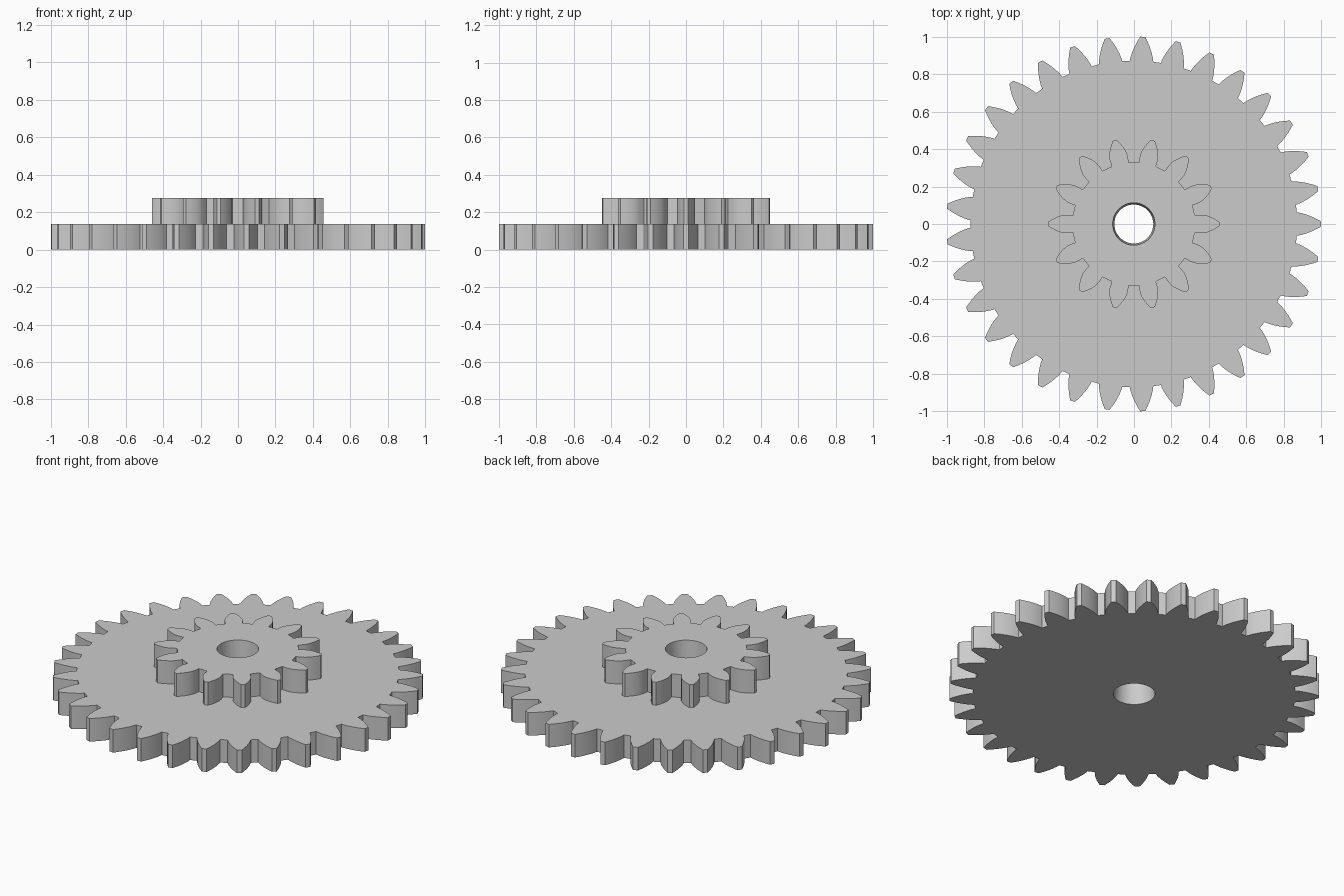
import bpy, bmesh, math

if "Cube" in bpy.data.objects:
    bpy.data.objects.remove(bpy.data.objects["Cube"])

MODULE = 2.002 / 35          # shared tooth size of both gears
PRESSURE = math.radians(25)
BACKLASH = 0.005
THICK = 0.1375

grey = bpy.data.materials.new("grey plastic")
grey.diffuse_color = (0.6, 0.6, 0.6, 1)
grey.use_nodes = True
grey.node_tree.nodes["Principled BSDF"].inputs["Base Color"].default_value = grey.diffuse_color


def involute(a):
    return math.tan(a) - a


def gear_outline(teeth):
    """Polar points (angle, radius) of an involute gear, tooth centred on +x."""
    pitch = MODULE * teeth / 2
    tip, root = pitch + MODULE, pitch - 1.25 * MODULE
    base = pitch * math.cos(PRESSURE)
    start = max(root, base)
    half_pitch = math.pi / (2 * teeth) - BACKLASH / (2 * pitch)

    def half_angle(r):
        return half_pitch + involute(PRESSURE) - involute(math.acos(min(1, base / r)))

    steps = 6
    flank = [(half_angle(r), r) for r in
             (start + (tip - start) * i / steps for i in range(steps + 1))]
    if root < base:          # near-radial foot below the base circle
        flank.insert(0, (flank[0][0] + 0.005, root))
    tooth = [(-a, r) for a, r in flank] + [(a, r) for a, r in reversed(flank)]
    return [(a + 2 * math.pi * t / teeth, r) for t in range(teeth) for a, r in tooth]


def make_gear(name, teeth, z0, z1, bore0, bore1):
    outline = gear_outline(teeth)
    bm = bmesh.new()

    def ring(points, z):
        return [bm.verts.new((r * math.cos(a), r * math.sin(a), z)) for a, r in points]

    # closed cross-section: bottom rim, top rim, top bore, bottom bore
    rings = [ring(outline, z0), ring(outline, z1),
             ring([(a, bore1) for a, _ in outline], z1),
             ring([(a, bore0) for a, _ in outline], z0)]
    n = len(outline)
    for k in range(4):
        lower, upper = rings[k], rings[(k + 1) % 4]
        for i in range(n):
            j = (i + 1) % n
            bm.faces.new((lower[i], lower[j], upper[j], upper[i]))
    bmesh.ops.recalc_face_normals(bm, faces=bm.faces)
    mesh = bpy.data.meshes.new(name)
    bm.to_mesh(mesh)
    bm.free()
    mesh.materials.append(grey)
    obj = bpy.data.objects.new(name, mesh)
    obj.location.x = -0.001
    bpy.context.collection.objects.link(obj)
    bpy.ops.object.select_all(action='DESELECT')
    obj.select_set(True)
    bpy.context.view_layer.objects.active = obj
    bpy.ops.object.shade_smooth_by_angle(angle=math.radians(25))
    return obj


# Large wheel with a stacked pinion; the bore narrows slightly where they meet
make_gear("large_gear", 33, 0, THICK, 0.113, 0.104)
make_gear("small_gear", 14, THICK, 2 * THICK, 0.104, 0.113)
